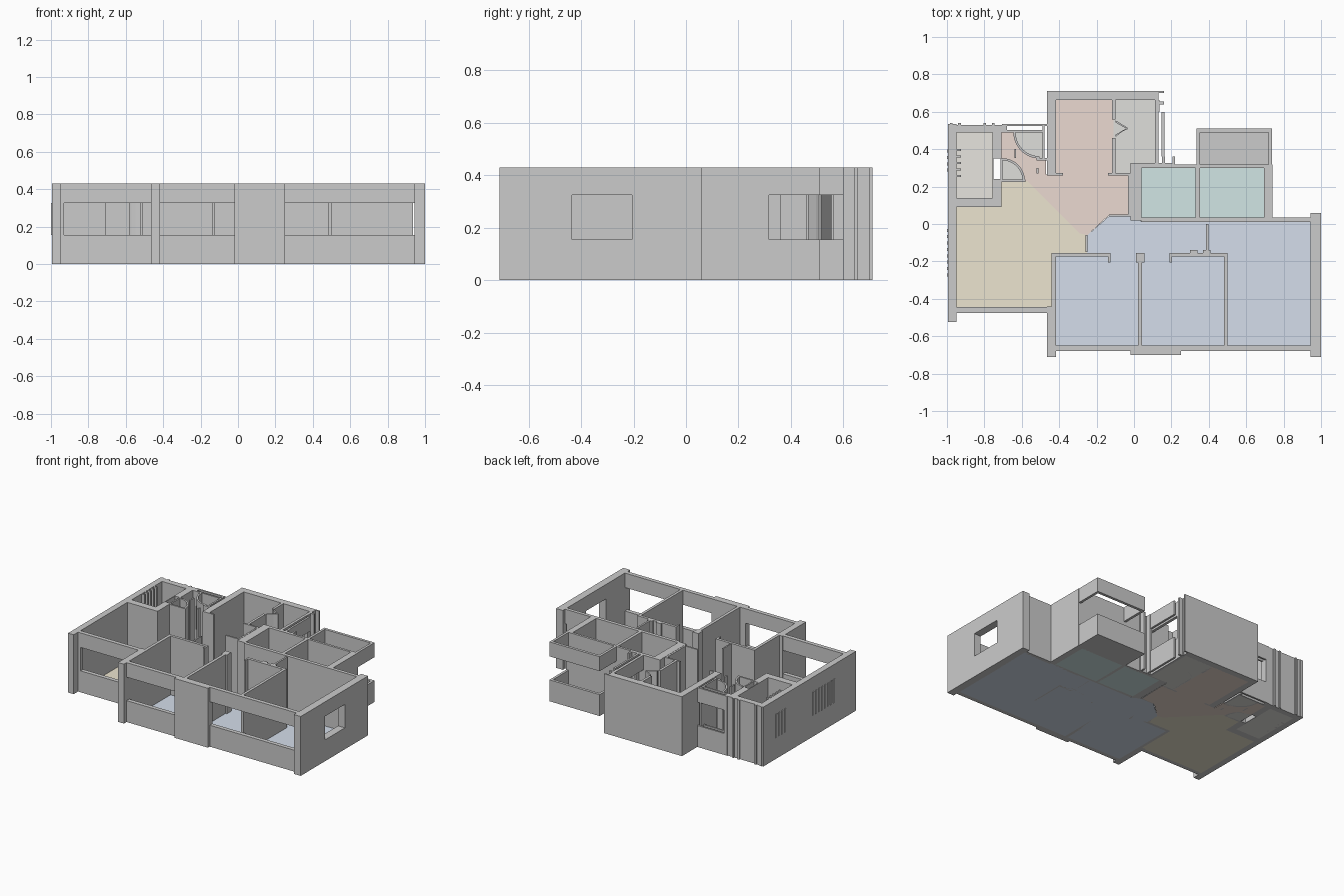
import bpy, bmesh, math

H = 0.43            # wall height
SILL, HEAD = 0.155, 0.325


def finish(name, bm, color=None):
    bmesh.ops.recalc_face_normals(bm, faces=bm.faces)
    me = bpy.data.meshes.new(name)
    bm.to_mesh(me)
    bm.free()
    ob = bpy.data.objects.new(name, me)
    bpy.context.collection.objects.link(ob)
    if color:
        m = bpy.data.materials.new(name + "_colour")
        m.diffuse_color = (*color, 1)
        me.materials.append(m)
    return ob


def prism(bm, pts, z0, z1):
    f = bm.faces.new([bm.verts.new((x, y, z0)) for x, y in pts])
    r = bmesh.ops.extrude_face_region(bm, geom=[f])
    bmesh.ops.translate(bm, vec=(0, 0, z1 - z0),
                        verts=[v for v in r["geom"] if isinstance(v, bmesh.types.BMVert)])


def rect(x0, y0, x1, y1):
    return [(x0, y0), (x1, y0), (x1, y1), (x0, y1)]


def walls(name, boxes, z0=0, z1=H):
    bm = bmesh.new()
    for b in boxes:
        prism(bm, rect(*b), z0, z1)
    return finish(name, bm)


def windows(name, boxes):
    walls(name + "_sill", boxes, 0, SILL)
    walls(name + "_lintel", boxes, HEAD, H)


def floor(name, polys, color):
    bm = bmesh.new()
    for p in polys:
        prism(bm, p, 0, 0.004)
    finish(name, bm, color)


def arc_wall(name, cx, cy, r, a0, t=0.012, n=10):
    angs = [math.radians(a0 + 90 * i / n) for i in range(n + 1)]
    outer = [(cx + r * math.cos(a), cy + r * math.sin(a)) for a in angs]
    inner = [(cx + (r - t) * math.cos(a), cy + (r - t) * math.sin(a)) for a in reversed(angs)]
    bm = bmesh.new()
    prism(bm, outer + inner, 0, H)
    finish(name, bm)


# Outer full-height walls and pillars
walls("outer_walls", [
    (-0.995, -0.525, -0.95, 0.535), (-0.465, -0.71, -0.417, -0.44),
    (-0.02, -0.70, 0.25, -0.65), (0.945, -0.71, 1, -0.435),
    (0.945, -0.205, 1, 0.06), (-0.95, -0.475, -0.93, -0.445)])
windows("right_window", [(0.945, -0.435, 1, -0.205)])
windows("front_window", [
    (-0.93, -0.475, -0.46, -0.445), (-0.417, -0.68, -0.02, -0.65),
    (0.25, -0.68, 0.945, -0.65)])

# Front bedroom partitions with door returns
walls("bedroom_partitions", [
    (-0.44, -0.44, -0.418, -0.155), (-0.44, -0.175, -0.13, -0.155),
    (-0.138, -0.205, -0.126, -0.155), (0.022, -0.65, 0.044, -0.155),
    (0.01, -0.205, 0.055, -0.155), (0.195, -0.175, 0.50, -0.155),
    (0.19, -0.205, 0.202, -0.155), (0.48, -0.65, 0.50, -0.155),
    (-0.258, -0.15, -0.248, -0.06), (0.385, -0.14, 0.398, 0.0),
    (0.30, -0.155, 0.34, -0.14), (0.37, -0.155, 0.41, -0.14)])
# Back wall of right bedroom, with a narrow slot at window height
walls("bedroom_back_wall", [(0.73, 0.01, 0.935, 0.035)])
windows("bedroom_back_slot", [(0.935, 0.01, 0.945, 0.035)])

# Bathrooms
walls("bathroom_walls", [
    (-0.018, 0.02, 0.04, 0.32), (0.04, 0.01, 0.74, 0.035),
    (0.33, 0.035, 0.352, 0.30), (0.695, 0.035, 0.74, 0.315),
    (0.04, 0.30, 0.74, 0.317)])

# Rear balcony with open band on three sides
windows("balcony", [
    (0.335, 0.317, 0.353, 0.51), (0.353, 0.49, 0.72, 0.51),
    (0.72, 0.317, 0.738, 0.51)])

# Dining room and kitchen
walls("dining_kitchen_walls", [
    (-0.465, 0.26, -0.417, 0.71), (-0.417, 0.662, 0.13, 0.71),
    (-0.417, 0.26, -0.38, 0.272), (-0.118, 0.56, -0.10, 0.662),
    (-0.118, 0.26, -0.10, 0.46), (-0.14, 0.26, -0.02, 0.272),
    (-0.032, 0.045, -0.02, 0.272), (-0.13, 0.04, -0.02, 0.052),
    (-0.02, 0.31, 0.22, 0.325), (0.112, 0.60, 0.135, 0.662),
    (0.13, 0.64, 0.16, 0.655), (0.13, 0.70, 0.16, 0.71),
    (0.15, 0.325, 0.165, 0.36), (0.205, 0.325, 0.218, 0.36)])
windows("kitchen_window", [(0.112, 0.325, 0.132, 0.60), (0.148, 0.36, 0.162, 0.60)])

# Folding kitchen door
bm = bmesh.new()
for s in (-1, 1):
    prism(bm, [(-0.10, 0.51 + s * 0.045), (-0.035, 0.515), (-0.035, 0.507),
               (-0.10, 0.51 + s * 0.033)], 0, H)
finish("folding_door", bm)

# Stair room and entry
walls("left_rear_room_walls", [
    (-0.95, 0.488, -0.705, 0.53), (-0.757, 0.35, -0.708, 0.488),
    (-0.757, 0.09, -0.708, 0.24), (-0.95, 0.09, -0.757, 0.14),
    (-0.757, 0.24, -0.75, 0.35), (-0.71, 0.225, -0.58, 0.237),
    (-0.714, 0.237, -0.704, 0.35)])
walls("entry_walls", [
    (-0.705, 0.49, -0.68, 0.535), (-0.49, 0.35, -0.478, 0.53),
    (-0.52, 0.34, -0.465, 0.352), (-0.64, 0.352, -0.63, 0.40),
    (-0.52, 0.27, -0.51, 0.30)])
windows("entry_window", [(-0.68, 0.523, -0.465, 0.535), (-0.68, 0.49, -0.49, 0.502)])
arc_wall("large_curved_door", -0.505, 0.49, 0.14, 180)
arc_wall("small_curved_door", -0.705, 0.23, 0.122, 0)

# Louvre fins on the left wall and pegs inside the rear room
walls("left_fins_front", [(-1, -0.28 + i * 0.034, -0.99, -0.264 + i * 0.034) for i in range(8)],
      SILL, HEAD)
walls("left_fins_rear", [(-1, 0.28 + i * 0.034, -0.99, 0.296 + i * 0.034) for i in range(4)],
      SILL, HEAD)
walls("corner_fins", [(-0.985 + i * 0.045, 0.525, -0.97 + i * 0.045, 0.54) for i in (0, 1, 4, 5)])
walls("rear_room_pegs", [(-0.95, 0.25 + i * 0.035, -0.925, 0.262 + i * 0.035) for i in range(5)])

# Coloured floors
floor("living_floor", [[(-0.95, -0.45), (-0.44, -0.45), (-0.44, -0.155), (-0.25, -0.155),
                        (-0.25, -0.06), (-0.29, -0.05), (-0.57, 0.23), (-0.71, 0.23),
                        (-0.71, 0.09), (-0.95, 0.09)]], (0.84, 0.78, 0.63))
floor("dining_floor", [[(-0.29, -0.05), (-0.25, -0.06), (-0.13, 0.05), (-0.02, 0.05),
                        (-0.02, 0.265), (-0.11, 0.265), (-0.11, 0.665), (-0.42, 0.665),
                        (-0.42, 0.265), (-0.47, 0.265), (-0.47, 0.35), (-0.55, 0.36),
                        (-0.62, 0.42), (-0.645, 0.49), (-0.71, 0.49), (-0.71, 0.35),
                        (-0.62, 0.32), (-0.58, 0.23), (-0.57, 0.23)]], (0.83, 0.70, 0.64))
floor("bedroom_floor", [
    rect(-0.42, -0.655, 0.03, -0.165), rect(0.03, -0.655, 0.49, -0.165),
    rect(0.49, -0.655, 0.95, 0.02),
    [(-0.25, -0.165), (0.49, -0.165), (0.49, 0.015), (0.04, 0.015), (-0.02, 0.045),
     (-0.13, 0.045), (-0.25, -0.06)]], (0.66, 0.73, 0.83))
floor("bathroom_floor", [rect(0.04, 0.03, 0.335, 0.305), rect(0.35, 0.03, 0.70, 0.305)],
      (0.64, 0.79, 0.78))
floor("balcony_floor", [rect(0.345, 0.31, 0.73, 0.50)], (0.68, 0.68, 0.68))
floor("kitchen_floor", [rect(-0.11, 0.315, 0.115, 0.665), rect(-0.11, 0.27, -0.02, 0.315)],
      (0.74, 0.74, 0.71))
floor("rear_room_floor", [rect(-0.95, 0.14, -0.755, 0.49)], (0.80, 0.78, 0.74))
floor("entry_nook_floor", [
    [(-0.49, 0.49), (-0.645, 0.49), (-0.62, 0.42), (-0.55, 0.36), (-0.49, 0.352)],
    [(-0.71, 0.23), (-0.58, 0.23), (-0.62, 0.32), (-0.71, 0.35)]], (0.74, 0.74, 0.71))
